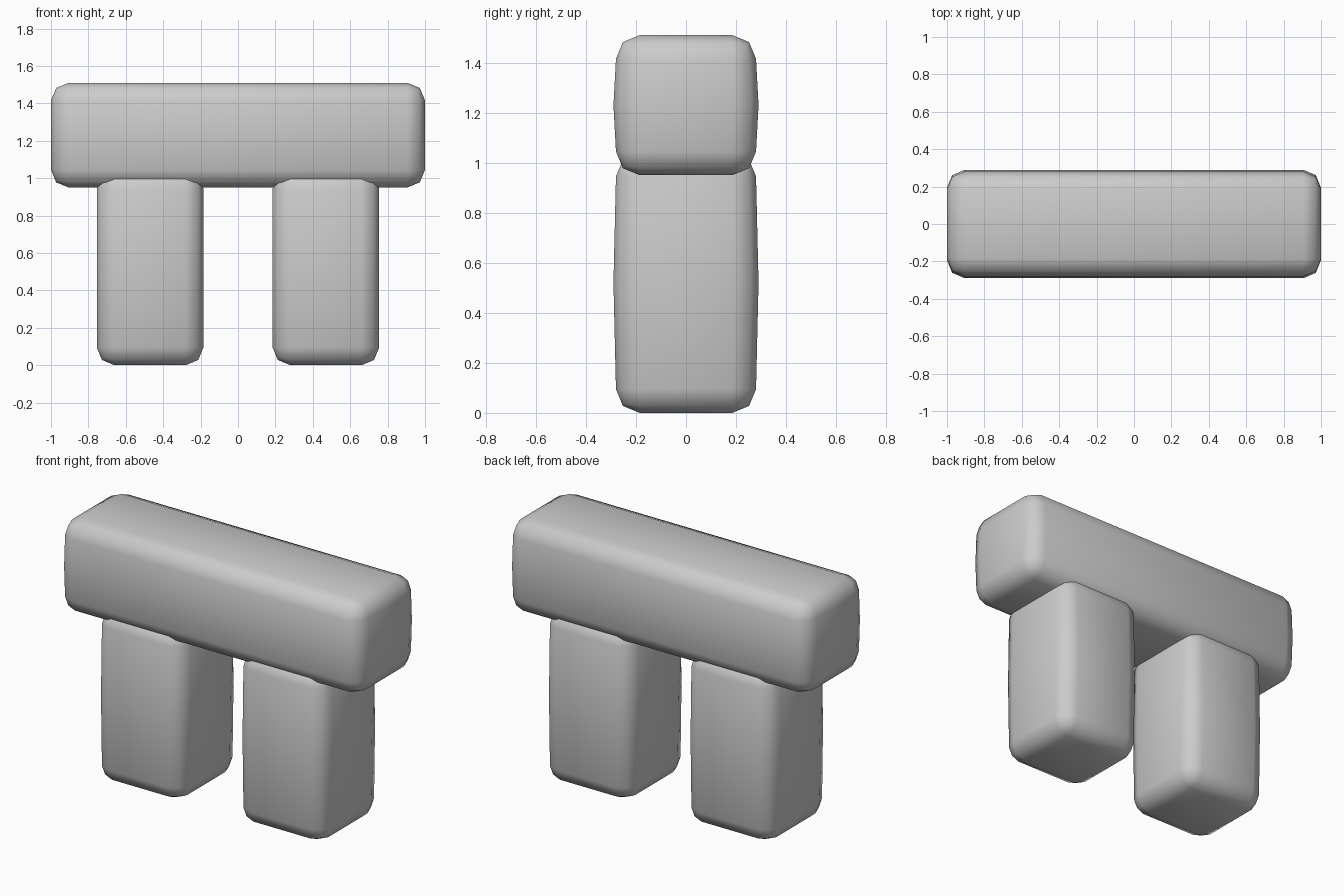
import bpy
import bmesh
from mathutils import Matrix, Vector

cube = bpy.data.objects.get("Cube")
if cube:
    bpy.data.objects.remove(cube, do_unlink=True)

# Single stone colour
stone = bpy.data.materials.new("grey_stone")
stone.use_nodes = True
GREY = (0.6, 0.6, 0.6, 1)
stone.diffuse_color = GREY
stone.node_tree.nodes["Principled BSDF"].inputs["Base Color"].default_value = GREY

DEPTH, BULGE, BEVEL = 0.56, 0.29, 0.095


def stone_block(name, x, z, width, height):
    """Rounded block whose front and back swell slightly at mid height."""
    bm = bmesh.new()
    bmesh.ops.create_cube(bm, size=1)
    bmesh.ops.scale(bm, vec=(width, DEPTH, height), verts=bm.verts)
    bmesh.ops.bevel(bm, geom=bm.edges[:], offset=BEVEL, segments=2,
                    profile=0.5, affect='EDGES')
    # Loop around the middle, pushed outward in depth
    cut = bmesh.ops.bisect_plane(bm, geom=bm.verts[:] + bm.edges[:] + bm.faces[:],
                                 plane_co=(0, 0, 0), plane_no=(0, 0, 1))
    middle = [v for v in cut["geom_cut"] if isinstance(v, bmesh.types.BMVert)]
    bmesh.ops.scale(bm, vec=(1, BULGE * 2 / DEPTH, 1), verts=middle)
    bmesh.ops.transform(bm, matrix=Matrix.Translation(Vector((x, 0, z))), verts=bm.verts)
    for face in bm.faces:
        face.smooth = True
    mesh = bpy.data.meshes.new(name)
    bm.to_mesh(mesh)
    bm.free()
    mesh.materials.append(stone)
    obj = bpy.data.objects.new(name, mesh)
    bpy.context.collection.objects.link(obj)
    return obj


# Lintel resting on two upright stones
stone_block("lintel", 0, 1.23, 2, 0.56)
for side, sign in (("left", 1), ("right", -1)):
    stone_block(side + "_upright", sign * 0.47, 0.52, 0.57, 1.04)
